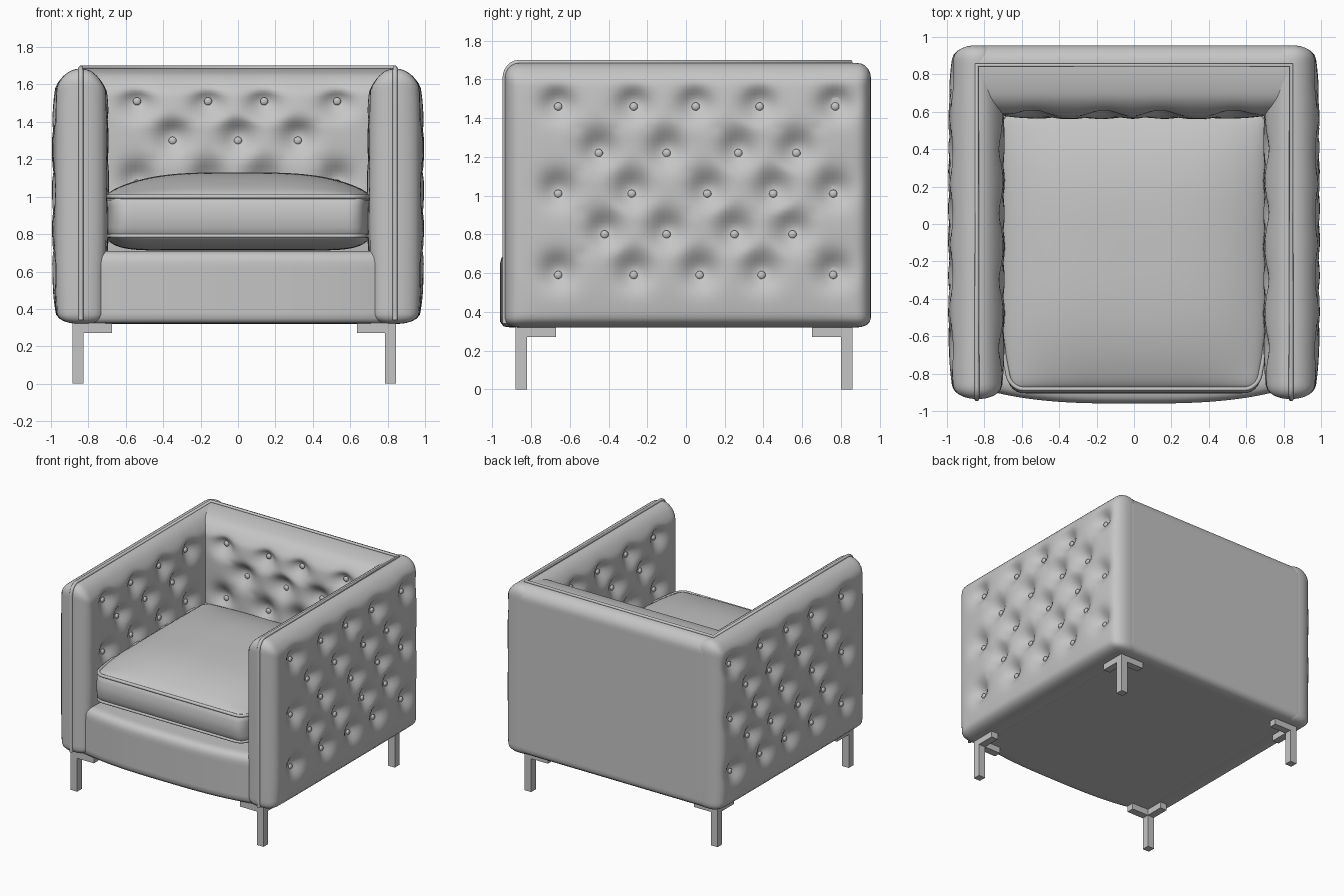
import bpy, bmesh, math
from mathutils import Vector

cube = bpy.data.objects.get("Cube")
if cube:
    bpy.data.objects.remove(cube, do_unlink=True)


def material(name, rgb):
    m = bpy.data.materials.new(name)
    m.use_nodes = True
    m.diffuse_color = (*rgb, 1)
    bsdf = next(n for n in m.node_tree.nodes if n.type == 'BSDF_PRINCIPLED')
    bsdf.inputs["Base Color"].default_value = (*rgb, 1)
    bsdf.inputs["Roughness"].default_value = 0.7
    return m


GREY = material("plain grey", (0.56, 0.56, 0.56))


def finish(name, bm, smooth=True):
    bmesh.ops.recalc_face_normals(bm, faces=bm.faces)
    mesh = bpy.data.meshes.new(name)
    bm.to_mesh(mesh)
    bm.free()
    if smooth:
        mesh.shade_smooth()
    mesh.materials.append(GREY)
    obj = bpy.data.objects.new(name, mesh)
    bpy.context.collection.objects.link(obj)


def soft_box(lo, hi, radii, low_radius, step=0.025):
    """Finely divided box with rounded edges; the bottom may be tighter."""
    bm = bmesh.new()
    bmesh.ops.create_cube(bm, size=1)
    for axis in range(3):
        along = [e for e in bm.edges
                 if abs(e.verts[0].co[axis] - e.verts[1].co[axis]) > 0.5]
        cuts = max(1, round((hi[axis] - lo[axis]) / step) - 1)
        bmesh.ops.subdivide_edges(bm, edges=along, cuts=cuts, use_grid_fill=True)
    for v in bm.verts:
        core, d, rad = Vector(), Vector(), Vector()
        for i in range(3):
            p = lo[i] + (v.co[i] + 0.5) * (hi[i] - lo[i])
            low = low_radius if i == 2 else radii[i]
            core[i] = min(max(p, lo[i] + low), hi[i] - radii[i])
            rad[i] = low if p < core[i] else radii[i]
            d[i] = (p - core[i]) / rad[i]
        if d.length > 1e-6:
            d.normalize()
        v.co = [core[i] + d[i] * rad[i] for i in range(3)]
    return bm


def slope_top(bm, axis, ridge, inner, outer):
    """Let the top fall away on both sides of the piping ridge."""
    for v in bm.verts:
        d = abs(v.co[axis]) - ridge
        fall = outer if d > 0 else inner
        height = min(1, max(0, (v.co.z - 1.35) / 0.3))
        v.co.z -= fall * height * (d / 0.13) ** 2


def segment_distance(p, a, b):
    ab = b - a
    t = min(1, max(0, (p - a).dot(ab) / ab.length_squared))
    return (p - a - ab * t).length


def tuft(bm, axis, sign, face, lo, hi, points, puff):
    """Push button dents and diagonal folds into one face; return button spots."""
    pts = [Vector(p) for p in points]
    folds = [(a, b) for i, a in enumerate(pts) for b in pts[i + 1:]
             if abs(a.y - b.y) > 0.1 and (a - b).length < 0.33]
    mid = [(l + h) / 2 for l, h in zip(lo, hi)]
    half = [(h - l) / 2 for l, h in zip(lo, hi)]

    def offset(p):
        u, w = [min(1, abs(p[i] - mid[i]) / half[i]) for i in range(2)]
        near = min((p - q - Vector((0, 0.025))).length for q in pts)
        dent = 0.07 * math.exp(-(near / 0.085) ** 2)
        crease = max((math.exp(-(segment_distance(p, a, b) / 0.04) ** 2)
                      for a, b in folds), default=0)
        return puff * (1 - u ** 6) * (1 - w ** 6) - max(dent, 0.010 * crease)

    for v in bm.verts:
        hold = 1 - abs(v.co[axis] - face) / 0.10
        if hold > 0:
            p = Vector((v.co[1 - axis], v.co.z))
            v.co[axis] += sign * hold * offset(p)
    spots = []
    for q in pts:
        spot = [0, 0, q.y]
        spot[axis], spot[1 - axis] = face + sign * (offset(q) + 0.006), q.x
        spots.append(spot)
    return spots


def buttons(name, spots, axis):
    bm = bmesh.new()
    for s in spots:
        made = bmesh.ops.create_uvsphere(bm, u_segments=16, v_segments=10, radius=0.021)
        for v in made["verts"]:
            v.co[axis] *= 0.6
            v.co += Vector(s)
    finish(name, bm)


def piping(name, points, cyclic=False, radius=0.012):
    curve = bpy.data.curves.new(name, 'CURVE')
    curve.dimensions = '3D'
    curve.bevel_depth, curve.bevel_resolution = radius, 3
    curve.use_fill_caps = True
    spline = curve.splines.new('POLY')
    spline.points.add(len(points) - 1)
    for sp, p in zip(spline.points, points):
        sp.co = (*p, 1)
    spline.use_cyclic_u = cyclic
    curve.materials.append(GREY)
    bpy.context.collection.objects.link(bpy.data.objects.new(name, curve))


def grid(rows):
    return [(a, z) for z, row in rows for a in row]


# Tufting patterns, slightly uneven as if sewn by hand
outer_rows = grid([(1.46, (-0.66, -0.27, 0.05, 0.38, 0.77)), (1.22, (-0.45, -0.10, 0.27, 0.57)),
                   (1.01, (-0.66, -0.28, 0.11, 0.45, 0.76)), (0.80, (-0.42, -0.10, 0.25, 0.55)),
                   (0.59, (-0.66, -0.27, 0.07, 0.39, 0.76))])
arm_rows = grid([(1.49, (-0.66, -0.3, 0.06, 0.4)), (1.29, (-0.48, -0.12, 0.23)),
                 (1.07, (-0.66, -0.3, 0.06, 0.4))])
back_rows = grid([(1.51, (-0.54, -0.16, 0.14, 0.53)), (1.30, (-0.35, 0, 0.32)),
                  (1.07, (-0.54, -0.16, 0.14, 0.53))])

BOTTOM, TOP, FRONT, REAR = 0.32, 1.685, -0.935, 0.955

# Arms, tufted on both sides
for side, label in ((1, "left"), (-1, "right")):
    xs = sorted((side * 0.715, side * 0.96))
    bm = soft_box((xs[0], FRONT, BOTTOM), (xs[1], REAR, TOP), (0.11, 0.07, 0.08), 0.05)
    outer = tuft(bm, 0, side, side * 0.96, (FRONT, BOTTOM), (REAR, TOP), outer_rows, 0.035)
    inner = tuft(bm, 0, -side, side * 0.715, (FRONT, 0.6), (0.75, TOP), arm_rows, 0.025)
    slope_top(bm, 0, 0.84, 0.05, 0.03)
    finish(label + "_arm", bm)
    buttons(label + "_arm_buttons", outer + inner, 0)

# Back, tufted inside only
bm = soft_box((-0.92, 0.60, BOTTOM), (0.92, REAR, TOP), (0.10, 0.09, 0.08), 0.05)
spots = tuft(bm, 1, -1, 0.60, (-0.8, 0.6), (0.8, TOP), back_rows, 0.04)
slope_top(bm, 1, 0.85, 0.016, 0.02)
finish("back_rest", bm)
buttons("back_buttons", spots, 1)

# Base with a bowed front rail
bm = soft_box((-0.82, -0.88, BOTTOM), (0.82, 0.9, 0.71), (0.04, 0.06, 0.06), 0.02, 0.03)
for v in bm.verts:
    if v.co.y < -0.78:
        v.co.y -= 0.08 * (1 - abs(v.co.x / 0.82) ** 3)
finish("base", bm)


def front_taper(x, y):
    """Narrow the cushion toward its front corners."""
    return x * (1 - 0.08 * max(0, (-0.45 - y) / 0.44) ** 2)


# Seat cushion with crowned top and underside
bm = soft_box((-0.72, -0.89, 0.78), (0.72, 0.61, 1.01), (0.07, 0.07, 0.03), 0.03, 0.03)
for v in bm.verts:
    u, w = v.co.x / 0.72, (v.co.y + 0.14) / 0.75
    crown = max(0, 1 - abs(u) ** 3.5) * max(0, 1 - abs(w) ** 3.2)
    if v.co.z > 0.985:
        v.co.z += 0.12 * crown
    elif v.co.z < 0.805:
        v.co.z -= 0.068 * max(0, 1 - u ** 10) * max(0, 1 - w ** 6)
    elif v.co.y < -0.8:
        v.co.y -= 0.015 * math.sin(math.pi * (v.co.z - 0.805) / 0.18)
    v.co.x = front_taper(v.co.x, v.co.y)
finish("seat_cushion", bm)

# Cushion piping, top and bottom
for label, z in (("top", 1.0), ("bottom", 0.79)):
    r, loop = 0.07, []
    for k, (cx, cy) in enumerate(((0.642, 0.532), (-0.642, 0.532),
                                  (-0.642, -0.812), (0.642, -0.812))):
        arc = [math.pi / 2 * (k + i / 6) for i in range(7)]
        loop += [(cx + r * math.cos(a), cy + r * math.sin(a), z) for a in arc]
        if k in (1, 3):
            sides = (-0.45, -0.6, -0.72)
            run = sides if k == 1 else sides[::-1]
            loop += [(math.copysign(0.712, cx), y, z) for y in run]
    piping("cushion_piping_" + label, [(front_taper(x, y), y, h) for x, y, h in loop], True)

# Piping along the arm fronts and around the top
half = [(0.84, FRONT, BOTTOM + 0.02)]
for i in range(7):
    a = math.pi / 2 * i / 6
    half.append((0.84, FRONT + 0.07 * (1 - math.cos(a)), TOP - 0.08 + 0.083 * math.sin(a)))
half.append((0.84, 0.85, TOP + 0.003))
piping("frame_piping", half + [(-x, y, z) for x, y, z in reversed(half)], radius=0.013)

# Legs: square posts with an angled bracket under the body
for sx, px, xname in ((1, 0.845, "left"), (-1, -0.885, "right")):
    for sy, py, yname in ((-1, -0.88, "front"), (1, 0.86, "back")):
        bm = bmesh.new()
        for w, d, z0, z1 in ((0.06, 0.06, 0, 0.325), (0.21, 0.06, 0.27, 0.324),
                             (0.06, 0.21, 0.27, 0.324)):
            made = bmesh.ops.create_cube(bm, size=1)
            for v in made["verts"]:
                v.co = (px - sx * w * (0.5 + v.co.x), py - sy * d * (0.5 + v.co.y),
                        z0 + (z1 - z0) * (v.co.z + 0.5))
        finish(f"{yname}_{xname}_leg", bm, smooth=False)
